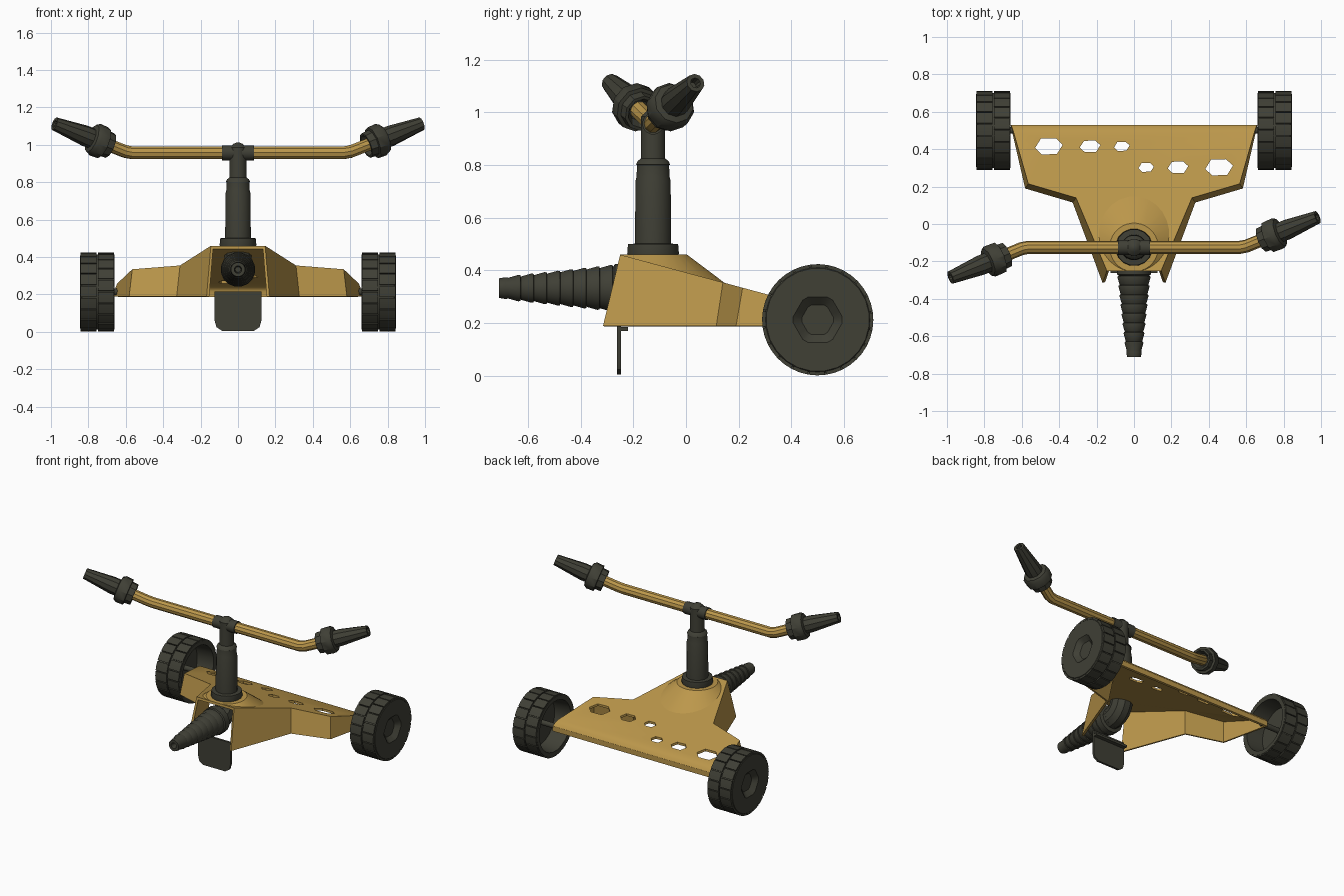
import bpy, bmesh, math
from mathutils import Vector

if "Cube" in bpy.data.objects:
    bpy.data.objects.remove(bpy.data.objects["Cube"])


def material(name, rgb):
    m = bpy.data.materials.new(name)
    m.diffuse_color = (*rgb, 1)
    m.use_nodes = True
    m.node_tree.nodes["Principled BSDF"].inputs["Base Color"].default_value = m.diffuse_color
    return m


DARK = material("dark olive rubber", (0.05, 0.05, 0.036))
GOLD = material("mustard metal", (0.50, 0.31, 0.07))
PY, HZ = -0.125, 0.333          # post y, hose height
ARM_Z = 0.957


def finish(bm, name, mat):
    me = bpy.data.meshes.new(name)
    bm.to_mesh(me)
    bm.free()
    ob = bpy.data.objects.new(name, me)
    bpy.context.collection.objects.link(ob)
    me.materials.append(mat)
    return ob


def lathe_bm(origin, axis, profile, sides, bm=None):
    """Spin (distance, radius[, hex]) points round an axis."""
    bm = bm or bmesh.new()
    q = Vector(axis).normalized().to_track_quat('Z', 'Y')
    rings = []
    for p in profile:
        ring = []
        for i in range(sides):
            a = math.tau * (i + 0.5) / sides
            r = p[1]
            if len(p) > 2:      # six-sided outline
                r *= 0.866 / math.cos(a % (math.pi / 3) - math.pi / 6)
            v = Vector((r * math.cos(a), r * math.sin(a), p[0]))
            ring.append(bm.verts.new(Vector(origin) + q @ v))
        rings.append(ring)
    for a, b in zip(rings, rings[1:]):
        for i in range(sides):
            j = (i + 1) % sides
            bm.faces.new((a[i], a[j], b[j], b[i]))
    bm.faces.new(rings[0][::-1])
    bm.faces.new(rings[-1])
    return bm


def lathe(name, mat, origin, axis, profile, sides):
    return finish(lathe_bm(origin, axis, profile, sides), name, mat)


def tube(name, mat, points, radius):
    cu = bpy.data.curves.new(name, 'CURVE')
    cu.dimensions = '3D'
    cu.bevel_depth, cu.bevel_resolution, cu.use_fill_caps = radius, 3, True
    sp = cu.splines.new('POLY')
    sp.points.add(len(points) - 1)
    for p, co in zip(sp.points, points):
        p.co = (*co, 1)
    cu.materials.append(mat)
    ob = bpy.data.objects.new(name, cu)
    bpy.context.collection.objects.link(ob)
    bpy.ops.object.select_all(action='DESELECT')
    ob.select_set(True)
    bpy.context.view_layer.objects.active = ob
    bpy.ops.object.convert(target='MESH')


def deck_z(y):
    return 0.46 - 0.27 * (y + 0.25)


# Chassis: sloping deck, leaning side walls, rolled rear edge
bm = bmesh.new()
top = [(0.145, -0.25), (0.31, 0.14), (0.565, 0.215)]
low = [(0.168, -0.315), (0.328, 0.115), (0.582, 0.19)]
rear = [(0.645, 0.495, deck_z(0.495)), (0.652, 0.517, 0.244),
        (0.658, 0.53, 0.225), (0.66, 0.53, 0.19)]
sides = {}
for s in (1, -1):
    t = [bm.verts.new((s * x, y, deck_z(y))) for x, y in top]
    b = [bm.verts.new((s * x, y, 0.19)) for x, y in low]
    r = [bm.verts.new((s * x, y, z)) for x, y, z in rear]
    for i in range(2):
        bm.faces.new((t[i], t[i + 1], b[i + 1], b[i]))
    bm.faces.new([t[2], *r, b[2]])
    sides[s] = (t, r)
(tr, rr), (tl, rl) = sides[1], sides[-1]
deck = bm.faces.new([*tr, rr[0], rl[0], *tl[::-1]])
for i in range(3):
    bm.faces.new((rr[i], rr[i + 1], rl[i + 1], rl[i]))
bmesh.ops.recalc_face_normals(bm, faces=bm.faces)
deck.normal_update()
if deck.normal.z < 0:
    bmesh.ops.reverse_faces(bm, faces=bm.faces)
chassis = finish(bm, "chassis", GOLD)
solid = chassis.modifiers.new("thickness", 'SOLIDIFY')
solid.thickness, solid.offset, solid.use_even_offset = 0.015, -1, True

# Six-sided slots through the deck, shrinking towards the middle
bm = bmesh.new()
for x, rx, ry in ((0.455, 0.075, 0.05), (0.235, 0.056, 0.036), (0.065, 0.042, 0.028)):
    for s, y in ((-1, 0.415), (1, 0.303)):
        ends = []
        for z in (0.1, 0.6):
            ends.append([bm.verts.new((s * x + rx * math.cos(math.radians(a)),
                                       y + ry * math.sin(math.radians(a)), z))
                         for a in (10, 60, 125, 190, 240, 305)])
        bm.faces.new(ends[0][::-1])
        bm.faces.new(ends[1])
        for i in range(6):
            j = (i + 1) % 6
            bm.faces.new((ends[0][i], ends[0][j], ends[1][j], ends[1][i]))
cutter = finish(bm, "slot_cutter", GOLD)
cutter.hide_render = True
cut = chassis.modifiers.new("slots", 'BOOLEAN')
cut.object, cut.operation, cut.solver = cutter, 'DIFFERENCE', 'EXACT'
bpy.context.view_layer.objects.active = chassis
for m in ("thickness", "slots"):
    bpy.ops.object.modifier_apply(modifier=m)
bpy.data.objects.remove(cutter)

# Flared boss where the post meets the deck
bm = lathe_bm((0, PY, 0.3), (0, 0, 1), [(0, 0.335), (0.055, 0.27), (0.16, 0.13)], 32)
for co, no in (((0, -0.25, 0.456), (0, 0.27, 1)), ((0, -0.25, 0), (0, 1, 0))):
    bmesh.ops.bisect_plane(bm, geom=bm.verts[:] + bm.edges[:] + bm.faces[:],
                           plane_co=co, plane_no=no, clear_inner=True)
finish(bm, "post_boss", GOLD)

# Upright post with flange, collar and domed cap
lathe("post", DARK, (0, PY, 0), (0, 0, 1),
      [(0.44, 0.095), (0.465, 0.1), (0.50, 0.097), (0.502, 0.07), (0.74, 0.068),
       (0.755, 0.064), (0.80, 0.062), (0.802, 0.066), (0.815, 0.06), (0.825, 0.047),
       (0.93, 0.046), (0.985, 0.046), (1.005, 0.025), (1.012, 0.008)], 16)
lathe("arm_sleeve", DARK, (-0.085, PY, ARM_Z), (1, 0, 0), [(0, 0.041), (0.17, 0.041)], 16)

# Sprinkler arm, bent at each end and half-turn symmetric
bend = Vector((0.585, 0, 0))
aim = Vector((0.4, 0.163, 0.157)).normalized()
turn = lambda v, s: Vector((s * v.x, PY + s * v.y, ARM_Z + v.z))
knee = [bend + Vector((-0.02, 0, 0)), bend + aim * 0.02, bend + aim * 0.16]
tube("sprinkler_arm", GOLD,
     [turn(v, -1) for v in knee[::-1]] + [turn(v, 1) for v in knee], 0.035)

# Nozzles: wide nut, then tapered spout with a recessed mouth
for s, side in ((1, "right"), (-1, "left")):
    lathe(side + "_nozzle", DARK, turn(bend, s), (s * aim.x, s * aim.y, aim.z),
          [(0.15, 0.04), (0.115, 0.058), (0.115, 0.07), (0.155, 0.073), (0.157, 0.088),
           (0.205, 0.09), (0.225, 0.078), (0.23, 0.055), (0.265, 0.056),
           (0.455, 0.036), (0.455, 0.02), (0.42, 0.015)], 10)

# Barbed hose connector and elbow under the post
profile = [(-0.66, 0.015), (-0.71, 0.02), (-0.71, 0.038), (-0.685, 0.042)]
for i in range(8):
    y, r = -0.675 + i * 0.05, 0.040 + i * 0.0055
    profile += [(y, r), (y + 0.038, r + 0.011), (y + 0.046, r + 0.010), (y + 0.048, r + 0.004)]
profile += [(-0.27, 0.093), (-0.225, 0.093), (-0.22, 0.07), (-0.2, 0.07)]
lathe("hose_connector", DARK, (0, 0, HZ), (0, 1, 0), profile, 16)
bend_pts = [(0, -0.225, HZ)]
for i in range(7):
    a = math.pi / 2 * i / 6
    bend_pts.append((0, PY - 0.08 + 0.08 * math.sin(a), HZ + 0.08 - 0.08 * math.cos(a)))
tube("pipe_elbow", DARK, bend_pts + [(0, PY, 0.45)], 0.072)

# Front foot plate with rounded lower corners and a rear lip
bm = bmesh.new()
half = [(0.125, 0.215), (0.125, 0.06), (0.115, 0.025), (0.085, 0.005)]
outline = half + [(-x, z) for x, z in half[::-1]]
face = bm.faces.new([bm.verts.new((x, -0.262, z)) for x, z in outline])
ext = bmesh.ops.extrude_face_region(bm, geom=[face])
bmesh.ops.translate(bm, vec=(0, 0.015, 0),
                    verts=[v for v in ext["geom"] if isinstance(v, bmesh.types.BMVert)])
lip = bmesh.ops.create_cube(bm, size=1)["verts"]
bmesh.ops.scale(bm, vec=(0.25, 0.04, 0.016), verts=lip)
bmesh.ops.translate(bm, vec=(0, -0.24, 0.178), verts=lip)
bmesh.ops.recalc_face_normals(bm, faces=bm.faces)
finish(bm, "foot_plate", DARK)

# Wheels: open cup with axle hub, hexagonal dimple and brick tread
WY, WZ = 0.5, 0.213
for s, side in ((1, "right"), (-1, "left")):
    bm = lathe_bm((s * 0.66, WY, WZ), (s, 0, 0),
                  [(0.12, 0.05), (0.12, 0.165), (0.0, 0.175), (0.0, 0.203),
                   (0.175, 0.203), (0.185, 0.196), (0.185, 0.1, 1), (0.155, 0.065, 1)], 24)
    n = 20
    for row, (x0, x1) in enumerate(((0.002, 0.088), (0.096, 0.182))):
        for i in range(n):
            a0 = math.tau * (i + row * 0.5) / n
            v = []
            for r in (0.198, 0.211):
                for x, k in ((x0, 0), (x0, 0.45), (x0, 0.9), (x1, 0.9), (x1, 0.45), (x1, 0)):
                    a = a0 + k * math.tau / n
                    v.append(bm.verts.new((s * (0.66 + x), WY + r * math.cos(a),
                                           WZ + r * math.sin(a))))
            bm.faces.new((v[6], v[7], v[10], v[11]))
            bm.faces.new((v[7], v[8], v[9], v[10]))
            for j in range(6):
                k = (j + 1) % 6
                bm.faces.new((v[j], v[k], v[6 + k], v[6 + j]))
    bmesh.ops.recalc_face_normals(bm, faces=bm.faces)
    finish(bm, side + "_wheel", DARK)
    lathe(side + "_axle", DARK, (s * 0.63, WY, WZ), (s, 0, 0), [(0, 0.018), (0.15, 0.018)], 12)

# Smooth shading with crisp edges
bpy.ops.object.select_all(action='SELECT')
bpy.ops.object.shade_smooth_by_angle(angle=math.radians(32))
